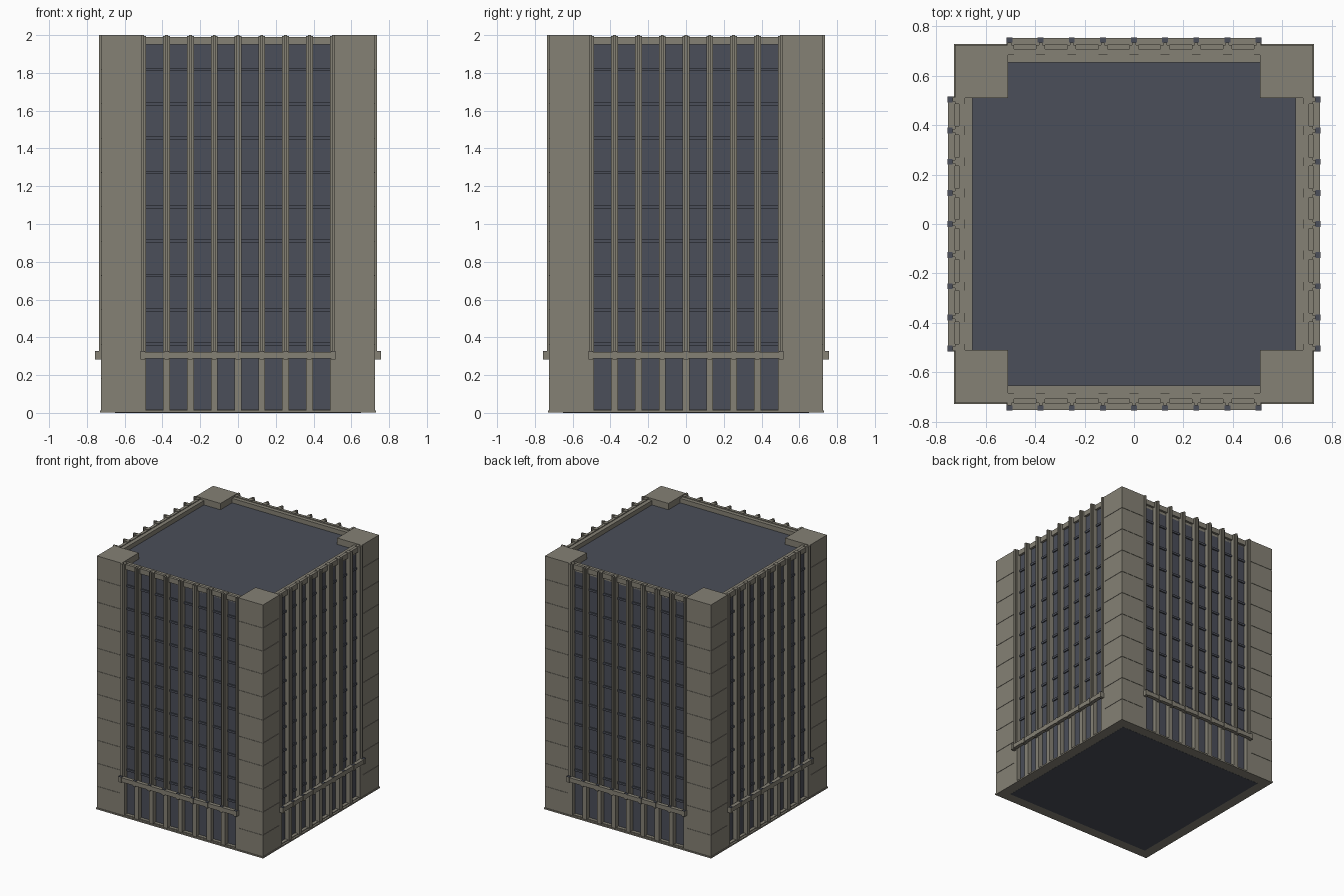
import bpy, bmesh, math
from mathutils import Matrix, Vector

cube = bpy.data.objects.get("Cube")
if cube:
    bpy.data.objects.remove(cube, do_unlink=True)


def material(name, rgb):
    m = bpy.data.materials.new(name)
    m.use_nodes = True
    m.diffuse_color = (*rgb, 1)
    bsdf = m.node_tree.nodes["Principled BSDF"]
    bsdf.inputs["Base Color"].default_value = (*rgb, 1)
    bsdf.inputs["Roughness"].default_value = 0.8
    return m


STONE = material("warm grey stone", (0.235, 0.22, 0.178))
SLATE = material("dark slate glass", (0.07, 0.077, 0.1))

HEIGHT, FACE, BAY = 2.0, 0.725, 0.51
FLOORS, PITCH = 11, 0.126
FLOOR = HEIGHT / FLOORS
FIN_X = [i * PITCH for i in range(-4, 5)]
RAIL_Z = 0.305


def build(name, boxes, mat, sides=4):
    """Join boxes (x0, x1, y0, y1, z0, z1), repeated around the tower."""
    bm = bmesh.new()
    for side in range(sides):
        turn = Matrix.Rotation(side * math.pi / 2, 4, "Z")
        for x0, x1, y0, y1, z0, z1 in boxes:
            centre = Vector(((x0 + x1) / 2, (y0 + y1) / 2, (z0 + z1) / 2))
            size = Matrix.Diagonal((x1 - x0, y1 - y0, z1 - z0, 1))
            bmesh.ops.create_cube(bm, size=1, matrix=turn @ Matrix.Translation(centre) @ size)
    mesh = bpy.data.meshes.new(name)
    bm.to_mesh(mesh)
    bm.free()
    mesh.materials.append(mat)
    obj = bpy.data.objects.new(name, mesh)
    bpy.context.collection.objects.link(obj)
    return obj


def across(width, y0, y1, z0, z1):
    """A box centred on the facade; y is the distance out from the middle."""
    return (-width, width, -y1, -y0, z0, z1)


def at_fins(width, y0, y1, z0, z1):
    return [(x - width / 2, x + width / 2, -y1, -y0, z0, z1) for x in FIN_X]


# Roof deck and underside
build("roof_deck", [across(0.66, -0.66, 0.66, 1.9, 1.95)], SLATE, 1)
build("underside", [across(0.65, -0.65, 0.65, 0, 0.02)], SLATE, 1)
build("plinth", [across(0.73, -0.73, 0.73, 0.001, 0.012)], STONE, 1)

# Corner towers: one panel per storey over a slightly recessed core
gap, inset = 0.0015, 0.003
corner = [(BAY, FACE - inset, -FACE + inset, -BAY, 0.005, HEIGHT - 0.01)]
for f in range(FLOORS):
    low = max(f * FLOOR + gap, 0.005)
    high = (f + 1) * FLOOR - (gap if f < FLOORS - 1 else 0)
    corner.append((BAY, FACE, -FACE, -BAY, low, high))
build("corner_towers", corner, STONE)

# Glazing, with a shallow ledge at every floor
build("glazing", [across(BAY, 0.66, 0.69, 0.01, 1.95)], SLATE)
build("floor_ledges",
      [across(BAY, 0.685, 0.699, f * FLOOR - 0.008, f * FLOOR + 0.008)
       for f in range(2, FLOORS)], SLATE)

# Parapet, head band and sill that frame the glazing
build("parapet", [across(BAY, 0.655, 0.69, 1.93, 1.985)], STONE)
build("head_band", [across(BAY, 0.685, 0.708, 1.95, 1.99)], STONE)
build("sill_band", [across(BAY, 0.685, 0.715, 0.005, 0.018)], STONE)

# Vertical fins: broad pilasters with a narrow ridge above the rail
build("pilasters", at_fins(0.036, 0.685, FACE, 0.005, 1.995), STONE)
build("fin_ridges", at_fins(0.015, 0.715, 0.735, RAIL_Z, HEIGHT), STONE)

# Rail around each bay, clamped at the fins
build("rail", [across(0.515, FACE, 0.754, RAIL_Z - 0.017, RAIL_Z + 0.017)], STONE)
build("rail_brackets", at_fins(0.024, 0.715, 0.756, RAIL_Z - 0.023, RAIL_Z + 0.019), STONE)
build("rail_caps", at_fins(0.024, 0.735, 0.756, RAIL_Z + 0.019, RAIL_Z + 0.022), SLATE)
